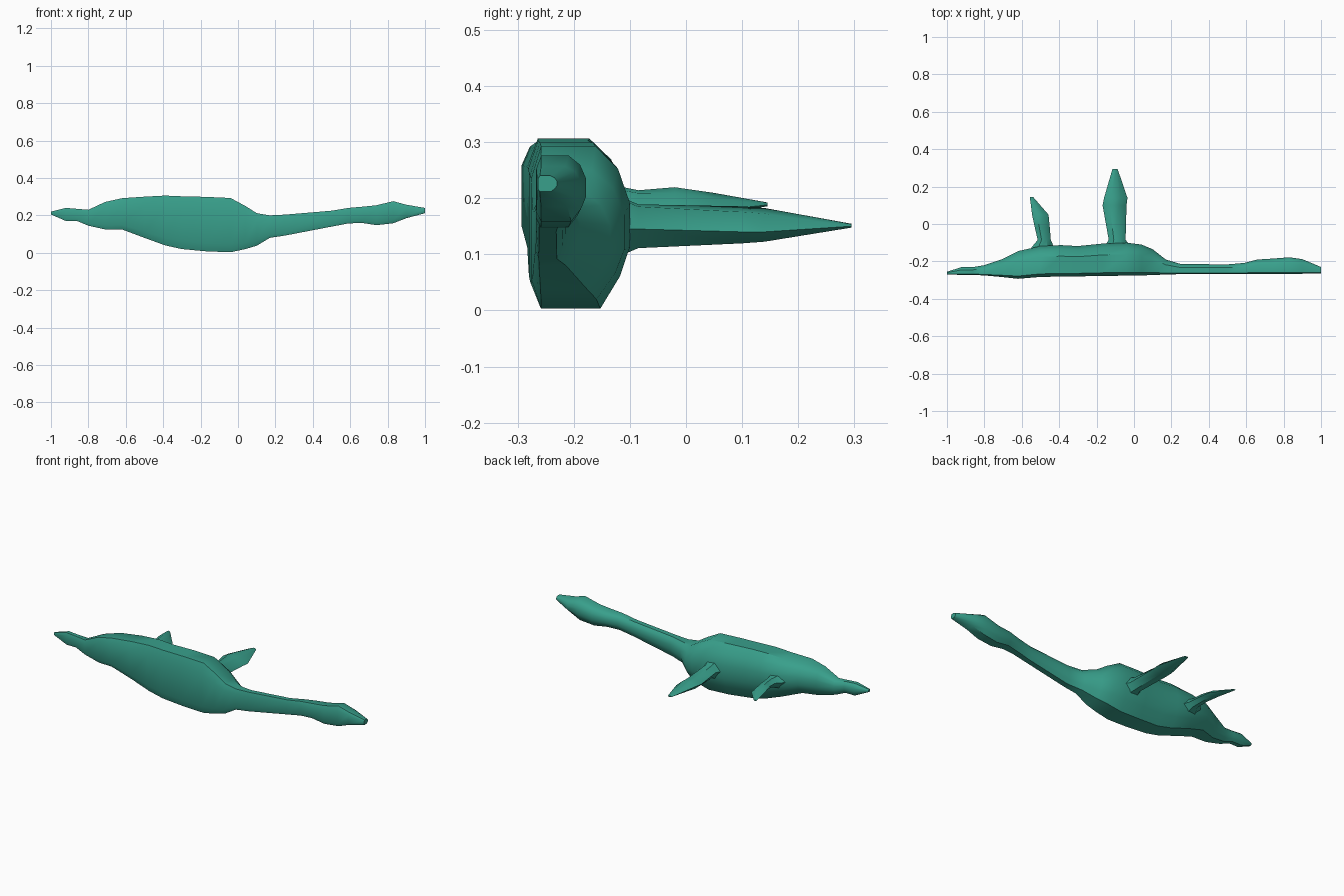
import bpy, bmesh
from mathutils import Vector

skin = bpy.data.materials.new("teal_skin")
skin.diffuse_color = (0.04, 0.35, 0.26, 1)


def loft(name, rings):
    """Skin a list of equal-sized point rings and cap both ends."""
    bm = bmesh.new()
    loops = [[bm.verts.new(p) for p in ring] for ring in rings]
    n = len(loops[0])
    for a, b in zip(loops, loops[1:]):
        for i in range(n):
            j = (i + 1) % n
            bm.faces.new((a[i], a[j], b[j], b[i]))
    bm.faces.new(loops[0])
    bm.faces.new(loops[-1])
    bmesh.ops.recalc_face_normals(bm, faces=bm.faces[:])
    mesh = bpy.data.meshes.new(name)
    bm.to_mesh(mesh)
    bm.free()
    ob = bpy.data.objects.new(name, mesh)
    bpy.context.collection.objects.link(ob)
    mesh.materials.append(skin)
    bpy.context.view_layer.objects.active = ob
    ob.select_set(True)
    bpy.ops.object.shade_smooth_by_angle(angle=0.7)
    ob.select_set(False)
    return ob


# Body: flat-fronted half section swept from tail to snout
section = [(0, .15), (0, .8), (.1, 1), (.65, 1), (.88, .86), (1, .65),
           (1, .38), (.9, .2), (.7, 0), (.1, 0)]
# x, bottom z, top z, front y, back y
stations = [
    (-1.0, .205, .22, -.27, -.255), (-.92, .17, .24, -.272, -.23),
    (-.86, .17, .235, -.272, -.23), (-.80, .145, .23, -.275, -.22),
    (-.71, .125, .272, -.283, -.19), (-.62, .125, .292, -.293, -.145),
    (-.50, .08, .30, -.283, -.118), (-.39, .04, .306, -.281, -.113),
    (-.30, .02, .302, -.28, -.118), (-.17, .008, .299, -.278, -.105),
    (-.04, .003, .293, -.276, -.10), (.04, .02, .25, -.275, -.11),
    (.10, .038, .212, -.273, -.135), (.17, .08, .20, -.27, -.19),
    (.25, .092, .204, -.268, -.214), (.50, .14, .225, -.267, -.216),
    (.59, .157, .24, -.267, -.208), (.66, .16, .246, -.267, -.19),
    (.74, .148, .254, -.267, -.185), (.83, .158, .276, -.267, -.178),
    (.90, .185, .257, -.266, -.188), (1.0, .212, .24, -.264, -.23)]
loft("body", [[(x, f + u * (b - f), z0 + v * (z1 - z0)) for u, v in section]
              for x, z0, z1, f, b in stations])


# Flippers: pointed six-sided paddles along y
def flipper(name, rows):
    """Rows of y, left x, right x, left z, right z, half thickness."""
    rings = []
    for y, xl, xr, zl, zr, t in rows:
        a, b = Vector((xl, y, zl)), Vector((xr, y, zr))
        up = Vector((0, 0, t))
        p, q = a.lerp(b, .3), a.lerp(b, .7)
        rings.append([a, p + up, q + up, b, q - up, p - up])
    loft(name, rings)


flipper("front_flipper", [
    (-.15, -.18, .01, .155, .145, .065), (-.085, -.135, -.045, .155, .145, .037),
    (.10, -.168, -.04, .165, .14, .028), (.14, -.16, -.035, .165, .14, .025),
    (.295, -.115, -.088, .152, .15, .003)])
flipper("rear_flipper", [
    (-.14, -.56, -.42, .19, .175, .04), (-.085, -.515, -.445, .193, .18, .025),
    (-.02, -.53, -.45, .205, .18, .022), (.05, -.545, -.457, .2, .178, .016),
    (.145, -.557, -.54, .19, .188, .003)])
